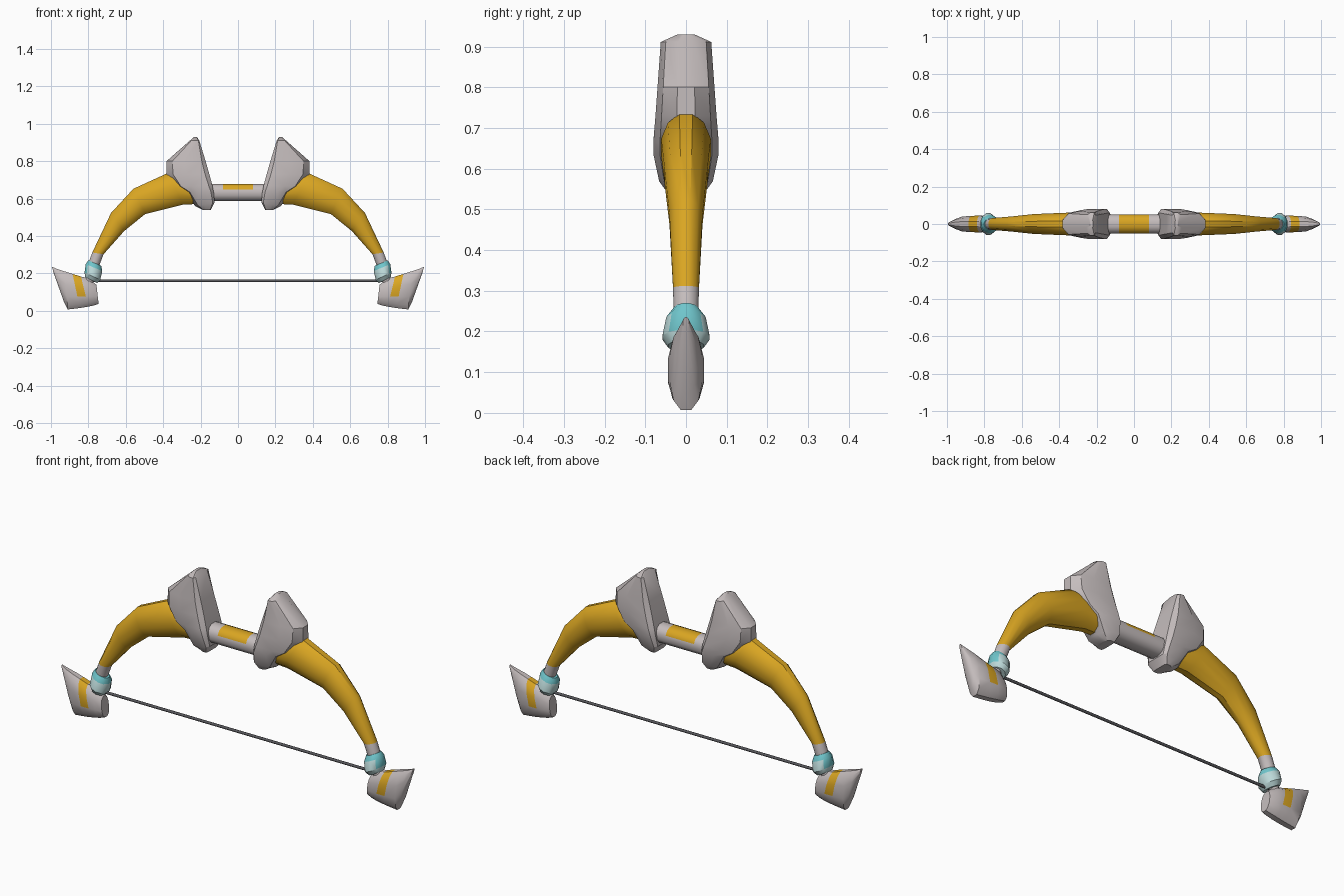
import bpy, bmesh, math
from mathutils import Vector

cube = bpy.data.objects.get("Cube")
if cube:
    bpy.data.objects.remove(cube, do_unlink=True)


def material(name, rgb):
    m = bpy.data.materials.new(name)
    m.use_nodes = True
    m.diffuse_color = (*rgb, 1)
    m.node_tree.nodes["Principled BSDF"].inputs["Base Color"].default_value = (*rgb, 1)
    return m


grey = material("bone grey", (0.56, 0.51, 0.51))
gold = material("gold", (0.70, 0.38, 0.016))
teal = material("teal", (0.16, 0.56, 0.60))
pale = material("pale teal", (0.50, 0.69, 0.69))
cord = material("dark cord", (0.10, 0.10, 0.11))


def oval(n, power=0.85):
    """Slightly squared round section as (u, v) pairs in -1..1."""
    soft = lambda a: math.copysign(abs(a) ** power, a)
    angles = [2 * math.pi * (i + 0.5) / n for i in range(n)]
    return [(soft(math.cos(a)), soft(math.sin(a))) for a in angles]


def loft(name, section, rows, mats, rule=lambda c: 0, mirror=True, angle=35):
    """Skin sections; each row is (low x, low z, high x, high z, half depth)."""
    bm = bmesh.new()
    rings = []
    for lx, lz, hx, hz, depth in rows:
        low, high = Vector((lx, 0, lz)), Vector((hx, 0, hz))
        mid, half = (low + high) / 2, (high - low) / 2
        rings.append([bm.verts.new(mid + half * u + Vector((0, depth * v, 0)))
                      for u, v in section])
    n = len(section)
    for a, b in zip(rings, rings[1:]):
        for i in range(n):
            j = (i + 1) % n
            bm.faces.new((a[i], a[j], b[j], b[i]))
    bm.faces.new(rings[0])
    bm.faces.new(rings[-1])
    bmesh.ops.recalc_face_normals(bm, faces=bm.faces)
    for f in bm.faces:
        f.material_index = rule(f.calc_center_median())
    mesh = bpy.data.meshes.new(name)
    bm.to_mesh(mesh)
    bm.free()
    ob = bpy.data.objects.new(name, mesh)
    bpy.context.collection.objects.link(ob)
    for m in mats:
        mesh.materials.append(m)
    bpy.ops.object.select_all(action="DESELECT")
    ob.select_set(True)
    bpy.context.view_layer.objects.active = ob
    bpy.ops.object.shade_smooth_by_angle(angle=math.radians(angle))
    if mirror:
        ob.modifiers.new("Mirror", "MIRROR").use_axis[0] = True
    return ob


# Curved limbs, gold with a grey tip
loft("limbs", oval(12, 1), [
    (0.17, 0.57, 0.20, 0.70, 0.050),
    (0.29, 0.565, 0.38, 0.738, 0.063),
    (0.495, 0.515, 0.56, 0.655, 0.055),
    (0.607, 0.425, 0.68, 0.525, 0.042),
    (0.718, 0.302, 0.78, 0.312, 0.033),
    (0.745, 0.23, 0.803, 0.25, 0.031),
    (0.775, 0.14, 0.82, 0.16, 0.030),
], [gold, grey], lambda c: int(c.z < 0.3))

# Tall wedge guards, tapering to a ridge on the outer side
side = [(-1, 0.75), (-0.8, 1), (0.1, 1), (0.7, 0.8), (1, 0.3)]
wedge = side + [(u, -v) for u, v in reversed(side)]
loft("guards", wedge, [
    (0.145, 0.54, 0.19, 0.54, 0.045),
    (0.125, 0.58, 0.23, 0.56, 0.066),
    (0.130, 0.635, 0.28, 0.635, 0.080),
    (0.137, 0.67, 0.335, 0.665, 0.080),
    (0.153, 0.73, 0.382, 0.73, 0.075),
    (0.173, 0.80, 0.382, 0.80, 0.070),
    (0.207, 0.91, 0.255, 0.912, 0.062),
    (0.220, 0.93, 0.236, 0.93, 0.020),
], [grey], angle=30)

# Grip bar with a gold inlay on top
loft("grip", oval(12), [(x, 0.585, x, 0.68, 0.052)
                        for x in (-0.15, -0.08, 0.08, 0.15)],
     [grey, gold], lambda c: int(abs(c.x) < 0.05 and c.z > 0.65), mirror=False)

# Flared collars, darker on the upper band
loft("collars", oval(12, 1), [
    (0.730, 0.240, 0.802, 0.270, 0.031),
    (0.724, 0.212, 0.816, 0.250, 0.050),
    (0.735, 0.165, 0.822, 0.205, 0.060),
    (0.752, 0.148, 0.818, 0.180, 0.045),
], [teal, pale], lambda c: int(c.z < 0.222 or c.x < 0.0))

# Hooked end pieces with a gold band
loft("end_hooks", oval(12), [
    (0.745, 0.035, 0.757, 0.140, 0.030),
    (0.772, 0.026, 0.795, 0.175, 0.042),
    (0.800, 0.020, 0.840, 0.185, 0.046),
    (0.845, 0.012, 0.885, 0.200, 0.045),
    (0.910, 0.004, 0.925, 0.213, 0.041),
    (0.930, 0.045, 0.965, 0.225, 0.028),
    (0.985, 0.200, 0.995, 0.236, 0.008),
], [grey, gold], lambda c: int(0.82 < c.x < 0.88 and c.z > 0.075
                               and abs(c.x - 0.823 - (c.z - 0.016) * 0.24) < 0.02))

# Bow string
loft("string", oval(8, 1), [(x, 0.153, x, 0.167, 0.007) for x in (-0.78, 0.78)],
     [cord], mirror=False, angle=60)
